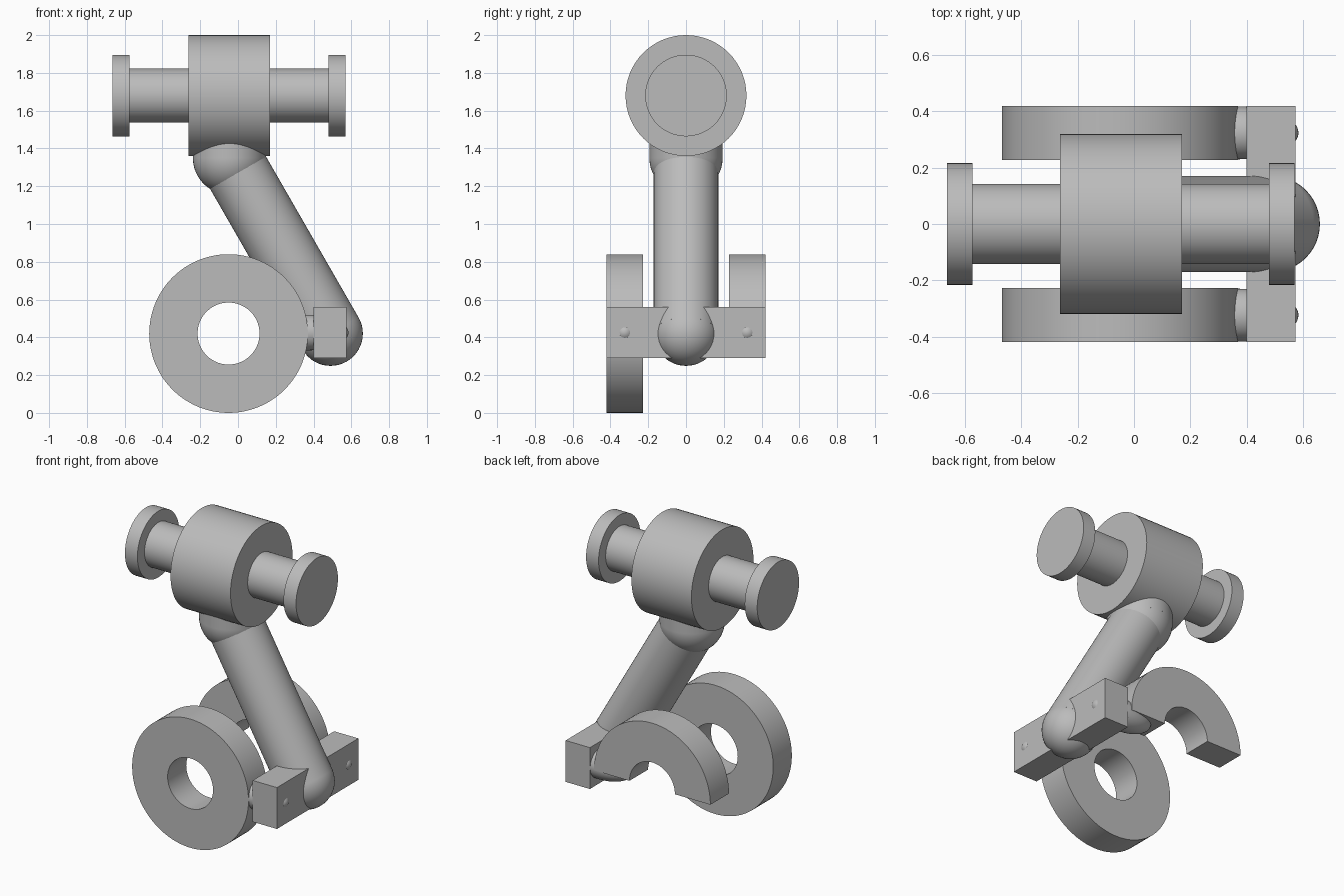
import bpy, bmesh, math
from mathutils import Vector

if "Cube" in bpy.data.objects:
    bpy.data.objects.remove(bpy.data.objects["Cube"])

grey = bpy.data.materials.new("plain grey")
grey.use_nodes = True
grey.diffuse_color = (0.5, 0.5, 0.5, 1)
grey.node_tree.nodes["Principled BSDF"].inputs["Base Color"].default_value = grey.diffuse_color


def finish(obj, name, smooth=True):
    obj.name = name
    obj.data.materials.append(grey)
    if smooth:
        bpy.ops.object.select_all(action="DESELECT")
        obj.select_set(True)
        bpy.context.view_layer.objects.active = obj
        bpy.ops.object.shade_smooth_by_angle(angle=math.radians(35))
    return obj


def rod(name, start, end, radius):
    a, b = Vector(start), Vector(end)
    bpy.ops.mesh.primitive_cylinder_add(vertices=64, radius=radius, depth=(b - a).length,
                                        location=(a + b) / 2)
    obj = bpy.context.object
    obj.rotation_euler = (b - a).to_track_quat("Z", "Y").to_euler()
    return finish(obj, name)


def ball(name, centre, radii):
    bpy.ops.mesh.primitive_uv_sphere_add(segments=48, ring_count=24, radius=1, location=centre)
    bpy.context.object.scale = radii
    return finish(bpy.context.object, name)


def ring(name, y0, y1, sweep):
    """Rectangular section swept round the wheel axis from the +x side over the top."""
    bm = bmesh.new()
    section = [bm.verts.new((r, y, 0)) for r, y in
               ((hole_r, y0), (wheel_r, y0), (wheel_r, y1), (hole_r, y1))]
    face = bm.faces.new(section)
    full = sweep > 359
    result = bmesh.ops.spin(bm, geom=[face], cent=(0, 0, 0), axis=(0, -1, 0),
                            angle=math.radians(sweep), steps=int(sweep / 4))
    if full:
        # the closed ring needs no end faces
        last = [f for f in result["geom_last"] if isinstance(f, bmesh.types.BMFace)]
        bmesh.ops.delete(bm, geom=[f for f in [face] + last if f.is_valid], context="FACES_ONLY")
        bmesh.ops.remove_doubles(bm, verts=bm.verts, dist=0.0005)
    bmesh.ops.recalc_face_normals(bm, faces=bm.faces)
    mesh = bpy.data.meshes.new(name)
    bm.to_mesh(mesh)
    bm.free()
    obj = bpy.data.objects.new(name, mesh)
    bpy.context.collection.objects.link(obj)
    obj.location = (-0.05, 0, 0.42)
    return finish(obj, name)


# Upper drum with its axle and end flanges
top_z = 1.68
for name, x0, x1, r in (("drum", -0.263, 0.17, 0.32),
                        ("axle", -0.64, 0.55, 0.143),
                        ("right_flange", -0.665, -0.575, 0.216),
                        ("left_flange", 0.48, 0.57, 0.216)):
    rod(name, (x0, 0, top_z), (x1, 0, top_z), r)

# Slanted arm between two ball joints
shoulder, ankle = (-0.045, 0, 1.35), (0.49, 0, 0.42)
rod("arm", shoulder, ankle, 0.171)
ball("lower_joint", ankle, (0.171, 0.171, 0.171))
ball("upper_joint", shoulder, (0.194, 0.194, 0.194))
rod("upper_collar", shoulder, (-0.045, 0, 1.6), 0.194)

# Cross block at the foot of the arm
bpy.ops.mesh.primitive_cube_add(size=1, location=(0.4875, 0, 0.425))
bpy.context.object.scale = (0.175, 0.84, 0.27)
finish(bpy.context.object, "cross_block", smooth=False)

# Full front wheel, half rear wheel, and the rounded pins that join them to the block
wheel_r, hole_r = 0.42, 0.164
ring("front_wheel", -0.42, -0.228, 360)
ring("rear_half_wheel", 0.228, 0.42, 180)
for name, y in (("front_pin", -0.324), ("rear_pin", 0.324)):
    ball(name, (0.37, y, 0.425), (0.215, 0.094, 0.094))
